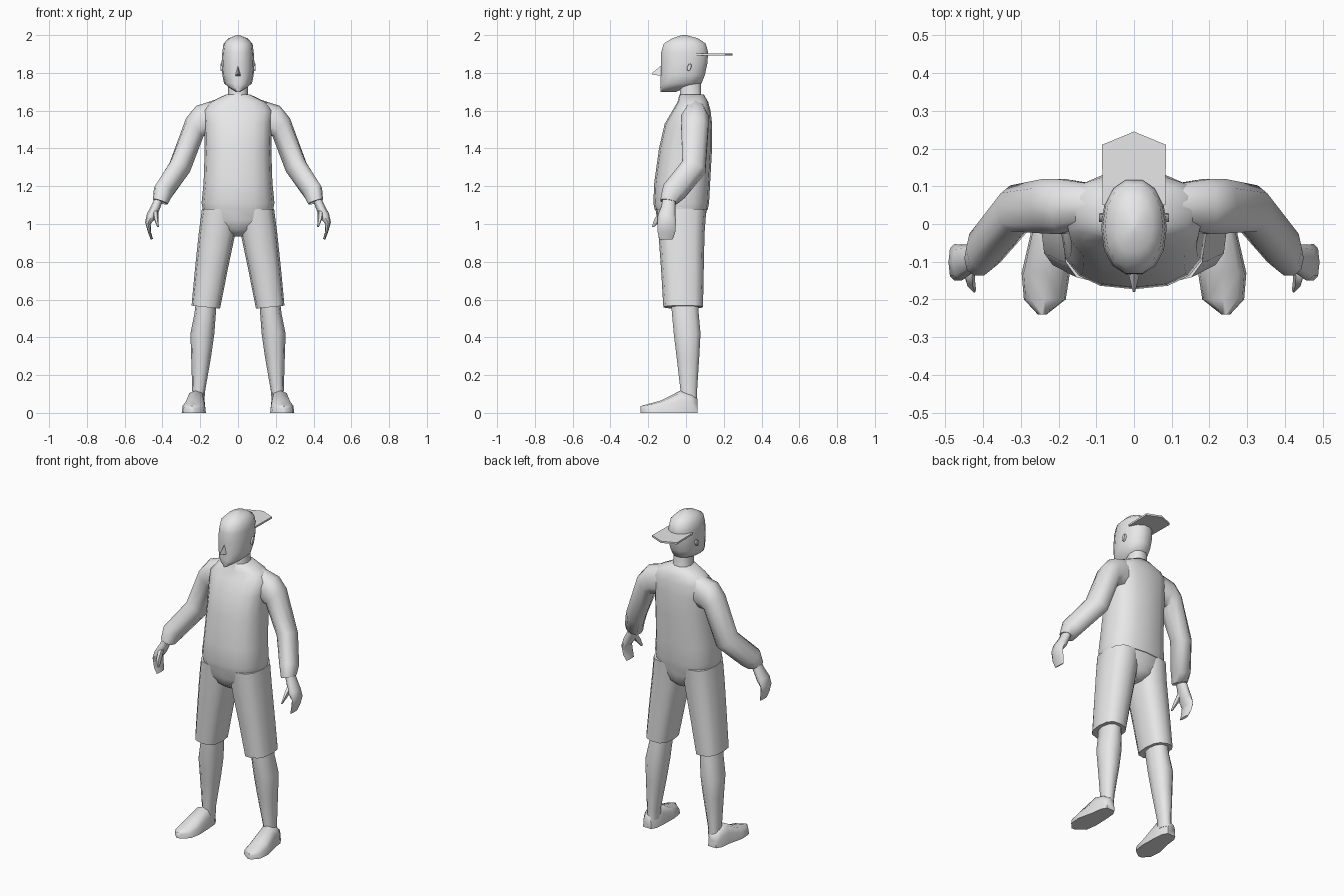
import bpy, bmesh, math
from mathutils import Vector

grey = bpy.data.materials.new("plain grey")
grey.diffuse_color = (0.8, 0.8, 0.8, 1)


def loft(name, rings, mirror=False):
    """Skin a list of equal-length point rings and cap both ends."""
    bm = bmesh.new()
    loops = [[bm.verts.new(p) for p in ring] for ring in rings]
    n = len(loops[0])
    for a, b in zip(loops, loops[1:]):
        for i in range(n):
            j = (i + 1) % n
            bm.faces.new((a[i], a[j], b[j], b[i]))
    bm.faces.new(loops[0])
    bm.faces.new(loops[-1])
    bmesh.ops.recalc_face_normals(bm, faces=bm.faces)
    me = bpy.data.meshes.new(name)
    bm.to_mesh(me)
    bm.free()
    me.materials.append(grey)
    ob = bpy.data.objects.new(name, me)
    bpy.context.collection.objects.link(ob)
    if mirror:
        ob.modifiers.new("other side", 'MIRROR')
    return ob


def oval(c, u, v, n=12, e=1.0):
    """Rounded section around c with half axes u and v; e < 1 makes it boxier."""
    c, u, v = Vector(c), Vector(u), Vector(v)
    pts = []
    for k in range(n):
        a = 2 * math.pi * k / n
        s, t = math.sin(a), math.cos(a)
        pts.append(c + u * math.copysign(abs(t) ** e, t) + v * math.copysign(abs(s) ** e, s))
    return pts


def level(z, x0, x1, y0, y1, n=12, e=0.85, tilt=0.0):
    """Horizontal section spanning x0..x1 and y0..y1."""
    return oval(((x0 + x1) / 2, (y0 + y1) / 2, z),
                ((x1 - x0) / 2, 0, tilt), (0, (y1 - y0) / 2, 0), n, e)


def limb(outer, inner, y0, y1, rise=0.0, n=10, e=0.85):
    """Section between an outer and inner (x, z) point, tilted by rise along y."""
    (xo, zo), (xi, zi) = outer, inner
    return oval(((xo + xi) / 2, (y0 + y1) / 2, (zo + zi) / 2),
                ((xo - xi) / 2, 0, (zo - zi) / 2), (0, (y1 - y0) / 2, rise), n, e)


# Shirt body: height, half width, front, back
loft("shirt", [level(z, -h, h, f, b, 16, 0.8) for z, h, f, b in [
    (1.075, 0.185, -0.165, 0.115), (1.11, 0.193, -0.173, 0.122), (1.22, 0.182, -0.168, 0.128),
    (1.40, 0.176, -0.143, 0.138), (1.53, 0.178, -0.113, 0.138), (1.60, 0.185, -0.072, 0.130),
    (1.645, 0.15, -0.045, 0.118), (1.685, 0.065, -0.035, 0.095)]])

# Neck
loft("neck", [level(z, -h, h, f, b, 10) for z, h, f, b in [
    (1.64, 0.065, -0.04, 0.10), (1.69, 0.052, -0.035, 0.082), (1.79, 0.052, -0.035, 0.082)]])

# Sleeves, shoulder to cuff
loft("sleeve", [limb(*r) for r in [
    ((0.13, 1.655), (0.10, 1.46), -0.01, 0.11),
    ((0.222, 1.625), (0.16, 1.465), -0.03, 0.122),
    ((0.275, 1.56), (0.182, 1.465), -0.028, 0.122),
    ((0.362, 1.325), (0.255, 1.275), -0.022, 0.105, -0.025),
    ((0.445, 1.19), (0.345, 1.155), -0.122, -0.005, -0.03),
    ((0.45, 1.13), (0.372, 1.105), -0.138, -0.045, -0.008)]], True)

# Hands
loft("hand", [limb(*r, n=8) for r in [
    ((0.44, 1.14), (0.395, 1.13), -0.125, -0.055),
    ((0.455, 1.105), (0.41, 1.09), -0.13, -0.055),
    ((0.482, 1.055), (0.432, 1.035), -0.15, -0.055),
    ((0.492, 1.01), (0.462, 1.0), -0.15, -0.053),
    ((0.478, 0.96), (0.46, 0.955), -0.15, -0.057),
    ((0.462, 0.917), (0.45, 0.922), -0.142, -0.07)]], True)
loft("thumb", [level(z, x0, x1, f, b, 6) for z, x0, x1, f, b in [
    (1.07, 0.422, 0.455, -0.14, -0.10), (1.03, 0.422, 0.447, -0.168, -0.125),
    (0.985, 0.419, 0.428, -0.182, -0.165)]], True)

# Shorts: hips and legs
loft("shorts_hips", [level(z, -h, h, f, b, 16, 0.8) for z, h, f, b in [
    (1.10, 0.188, -0.165, 0.115), (1.02, 0.19, -0.152, 0.10),
    (0.97, 0.11, -0.135, 0.09), (0.935, 0.035, -0.09, 0.055)]])
loft("shorts_leg", [level(*r, 12, 0.75, t) for *r, t in [
    (1.08, 0.0, 0.191, -0.155, 0.108, 0), (0.95, 0.014, 0.208, -0.146, 0.098, 0),
    (0.76, 0.054, 0.228, -0.132, 0.094, 0), (0.56, 0.095, 0.246, -0.12, 0.09, 0.008)]], True)

# Lower legs
loft("lower_leg", [level(*r, 10) for r in [
    (0.60, 0.115, 0.222, -0.082, 0.068), (0.53, 0.117, 0.23, -0.078, 0.07),
    (0.42, 0.125, 0.252, -0.068, 0.08), (0.30, 0.142, 0.248, -0.053, 0.073),
    (0.11, 0.175, 0.242, -0.03, 0.06), (0.05, 0.178, 0.245, -0.03, 0.06)]], True)

# Shoes: domed sections with a flat sole, heel to toe
loft("shoe", [[((x0 + x1) / 2 + (x1 - x0) / 2 * math.copysign(abs(math.cos(a)) ** 0.6, math.cos(a)),
                y, z * math.sin(a) ** 0.8 if 0 < k < 6 else 0.0)
               for k in range(7) for a in [math.pi * k / 6]]
              for y, x0, x1, z in [
    (0.062, 0.195, 0.25, 0.075), (0.03, 0.178, 0.268, 0.10), (-0.03, 0.173, 0.275, 0.118),
    (-0.13, 0.17, 0.298, 0.066), (-0.20, 0.181, 0.292, 0.047), (-0.24, 0.232, 0.255, 0.036)]], True)

# Head with pointed jaw
loft("head", [level(z, -h, h, f, b, 14, 0.9) for z, h, f, b in [
    (1.70, 0.012, -0.135, -0.05), (1.722, 0.048, -0.138, 0.0), (1.745, 0.074, -0.138, 0.085),
    (1.79, 0.083, -0.136, 0.103), (1.85, 0.087, -0.136, 0.116), (1.91, 0.083, -0.134, 0.12),
    (1.955, 0.077, -0.12, 0.107), (1.983, 0.05, -0.075, 0.065), (2.0, 0.006, -0.02, 0.0)]])

# Nose
loft("nose", [[(-0.017, -0.125, 1.782), (0.017, -0.125, 1.782), (0, -0.13, 1.84)],
              [(-0.003, -0.18, 1.793), (0.003, -0.18, 1.793), (0, -0.178, 1.80)]])

# Ears
loft("ear", [oval((x, 0.017, 1.83), (0, w, 0.004), (0, 0.003, h), 6)
             for x, w, h in [(0.075, 0.014, 0.022), (0.093, 0.011, 0.02)]], True)

# Backward cap brim
loft("cap_brim", [[(-0.083, 0.05, z), (0.083, 0.05, z), (0.085, 0.21, z),
                   (0, 0.245, z), (-0.085, 0.21, z)] for z in (1.892, 1.903)])

# Smooth shading with crisp hems
bpy.ops.object.select_all(action='SELECT')
bpy.context.view_layer.objects.active = bpy.data.objects["shirt"]
bpy.ops.object.shade_smooth_by_angle(angle=math.radians(60))
